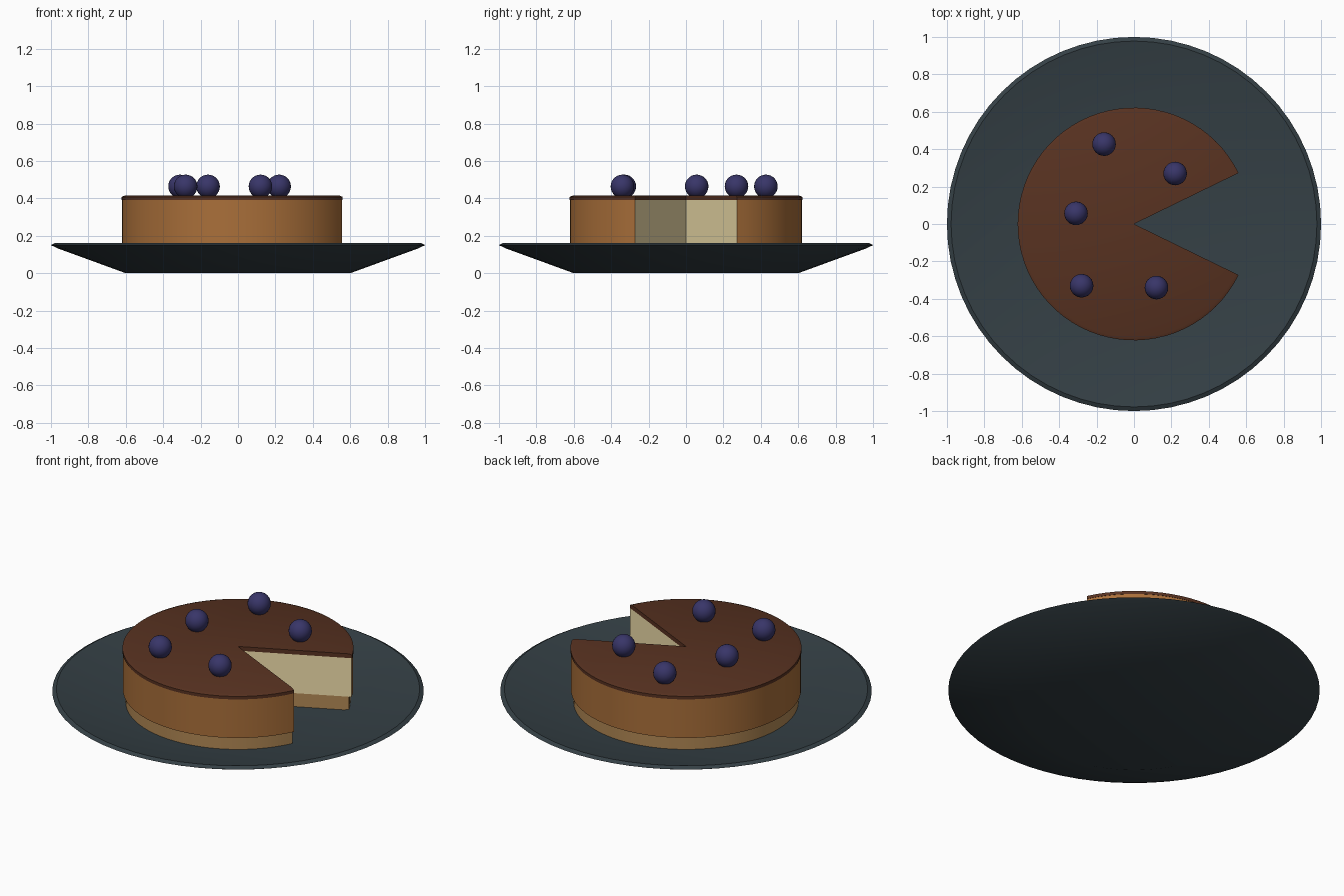
import bpy, bmesh, math

if "Cube" in bpy.data.objects:
    bpy.data.objects.remove(bpy.data.objects["Cube"])

WEDGE = math.radians(26)   # half angle of the missing slice


def material(name, rgb):
    m = bpy.data.materials.new(name)
    m.diffuse_color = (*rgb, 1)
    m.use_nodes = True
    m.node_tree.nodes["Principled BSDF"].inputs["Base Color"].default_value = m.diffuse_color
    return m


def finish(name, bm, mats, angle=30):
    me = bpy.data.meshes.new(name)
    bm.normal_update()
    bm.to_mesh(me)
    bm.free()
    ob = bpy.data.objects.new(name, me)
    bpy.context.collection.objects.link(ob)
    for m in mats:
        me.materials.append(m)
    bpy.ops.object.select_all(action='DESELECT')
    ob.select_set(True)
    bpy.context.view_layer.objects.active = ob
    bpy.ops.object.shade_smooth_by_angle(angle=math.radians(angle))
    return ob


def revolve(name, profile, mats, start=0.0, sweep=2 * math.pi, steps=64):
    """Spin a closed-to-axis profile; partial sweeps get end caps (last material)."""
    bm = bmesh.new()
    full = sweep > 6.28
    count = steps if full else steps + 1
    rings = []
    axis = {z: bm.verts.new((0, 0, z)) for r, z in profile if r == 0}
    for i in range(count):
        a = start + sweep * i / steps
        rings.append([axis[z] if r == 0 else
                      bm.verts.new((r * math.cos(a), r * math.sin(a), z))
                      for r, z in profile])
    for i in range(steps):
        p, q = rings[i], rings[(i + 1) % count]
        for j in range(len(profile) - 1):
            loop = list(dict.fromkeys([p[j], q[j], q[j + 1], p[j + 1]]))
            bm.faces.new(loop)
    if not full:
        for loop in (rings[0], rings[-1][::-1]):
            bm.faces.new(loop).material_index = len(mats) - 1
    bmesh.ops.recalc_face_normals(bm, faces=bm.faces)
    return finish(name, bm, mats)


slate = material("slate", (0.035, 0.051, 0.060))
biscuit = material("biscuit", (0.45, 0.25, 0.09))
caramel = material("caramel", (0.40, 0.16, 0.042))
cream = material("cream", (0.90, 0.755, 0.42))
chocolate = material("chocolate", (0.098, 0.032, 0.015))
blueberry = material("blueberry", (0.040, 0.036, 0.14))

# Plate
revolve("plate", [(0, 0), (0.6, 0), (0.965, 0.133), (1.0, 0.150), (0.978, 0.162),
                  (0.58, 0.08), (0, 0.08)], [slate])

# Cake layers with a slice removed
cut = dict(start=WEDGE, sweep=2 * math.pi - 2 * WEDGE)
revolve("crust", [(0, 0.07), (0.605, 0.07), (0.605, 0.16), (0, 0.16)], [biscuit], **cut)
revolve("filling", [(0, 0.16), (0.62, 0.16), (0.62, 0.39), (0, 0.39)],
        [caramel, cream], **cut)
revolve("glaze", [(0, 0.39), (0.622, 0.39), (0.622, 0.408), (0.605, 0.415), (0, 0.415)],
        [chocolate], **cut)

# Berries
spots = [(-0.16, 0.427), (0.22, 0.27), (-0.31, 0.057), (-0.28, -0.33), (0.12, -0.34)]
for i, (x, y) in enumerate(spots):
    bm = bmesh.new()
    bmesh.ops.create_uvsphere(bm, u_segments=24, v_segments=14, radius=0.063)
    ob = finish(f"berry_{i + 1}", bm, [blueberry], 60)
    ob.location = (x, y, 0.464)
